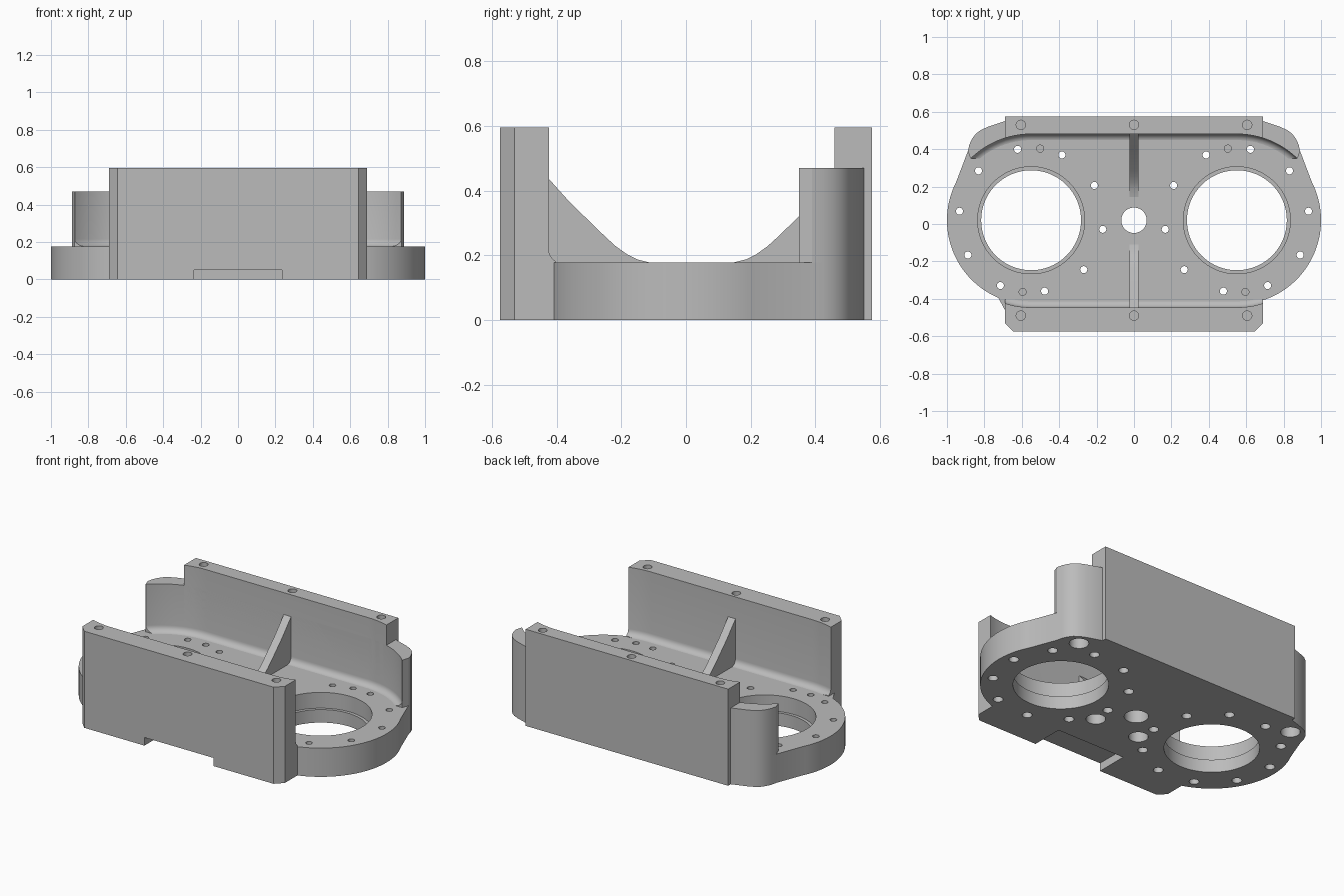
import bpy, bmesh
from math import sin, cos, pi, radians

cube = bpy.data.objects.get("Cube")
if cube:
    bpy.data.objects.remove(cube, do_unlink=True)

metal = bpy.data.materials.new("machined grey")
metal.use_nodes = True
GREY = (0.5, 0.5, 0.5, 1)
metal.diffuse_color = GREY
metal.node_tree.nodes["Principled BSDF"].inputs["Base Color"].default_value = GREY

PLATE, WALL, SHOULDER = 0.177, 0.595, 0.47
BORE_X, BORE_Y, MID_Y = 0.55, 0.02, 0.0175
WALL_X, FRONT, BACK = 0.69, -0.575, 0.575


def loft(bm, rings):
    """Closed solid through equal-sized rings of points."""
    loops = [[bm.verts.new(p) for p in ring] for ring in rings]
    n = len(loops[0])
    for a, b in zip(loops, loops[1:]):
        for i in range(n):
            j = (i + 1) % n
            bm.faces.new((a[i], a[j], b[j], b[i]))
    bm.faces.new(loops[0][::-1])
    bm.faces.new(loops[-1])


def prism(bm, outline, z0, z1):
    loft(bm, [[(x, y, z) for x, y in outline] for z in (z0, z1)])


def drill(bm, x, y, steps, n=24):
    """Stepped round cutter; steps are (radius, height)."""
    loft(bm, [[(x + r * cos(2 * pi * i / n), y + r * sin(2 * pi * i / n), z)
               for i in range(n)] for r, z in steps])


def finish(bm, name):
    bmesh.ops.recalc_face_normals(bm, faces=bm.faces)
    mesh = bpy.data.meshes.new(name)
    bm.to_mesh(mesh)
    bm.free()
    mesh.materials.append(metal)
    obj = bpy.data.objects.new(name, mesh)
    bpy.context.collection.objects.link(obj)
    return obj


def activate(obj):
    bpy.ops.object.select_all(action='DESELECT')
    obj.select_set(True)
    bpy.context.view_layer.objects.active = obj


def cut(obj, *cutters):
    activate(obj)
    for c in cutters:
        mod = obj.modifiers.new("cut", 'BOOLEAN')
        mod.operation = 'DIFFERENCE'
        mod.solver = 'EXACT'
        mod.object = c
        bpy.ops.object.modifier_apply(modifier=mod.name)


def smooth(obj):
    activate(obj)
    bpy.ops.object.shade_smooth_by_angle(angle=radians(30))


def rect(x, y0, y1):
    return [(-x, y0), (x, y0), (x, y1), (-x, y1)]


def mirrored(half):
    """Outline from its right half, listed front to back."""
    return half + [(-x, y) for x, y in reversed(half)]


# Cavity cutter: stadium with a rounded floor edge
def stadium(r, z, n=48):
    right = [(BORE_X + r * cos(a), MID_Y + r * sin(a))
             for a in (pi * i / n - pi / 2 for i in range(n + 1))]
    return [(x, y, z) for x, y in mirrored(right)]


R, FILLET, FLOOR = 0.4635, 0.04, PLATE - 0.001
bm = bmesh.new()
angles = [pi / 2 * i / 6 for i in range(7)]
loft(bm, [stadium(R - FILLET + FILLET * sin(a), FLOOR + FILLET * (1 - cos(a))) for a in angles]
     + [stadium(R, 1)])
cavity = finish(bm, "cavity_cutter")

# Notch under the front edge
bm = bmesh.new()
prism(bm, rect(0.235, -0.7, -0.375), -0.1, 0.05)
notch = finish(bm, "notch_cutter")

# Screw holes in the wall tops
bm = bmesh.new()
for x in (-0.605, 0, 0.605):
    for y in (-0.49, 0.53):
        drill(bm, x, y, [(0.025, WALL - 0.085), (0.025, 0.7)])
screws = finish(bm, "screw_cutter")

# Bores and bolt circles through the plate
bm = bmesh.new()
drill(bm, 0, BORE_Y, [(0.068, -0.1), (0.068, 0.3)], 48)
for s in (-1, 1):
    drill(bm, s * BORE_X, BORE_Y,
          [(0.267, -0.1), (0.267, 0.08), (0.286, 0.08), (0.286, 0.3)], 96)
    for k in range(10):
        a = radians(28.8 + 36 * k)
        drill(bm, s * (-BORE_X + 0.386 * cos(a)), BORE_Y + 0.386 * sin(a),
              [(0.028, -0.1), (0.028, 0.09), (0.019, 0.09), (0.019, 0.3)])
    for deg in (82.8, 263.2):
        a = radians(deg)
        drill(bm, s * (-BORE_X + 0.386 * cos(a)), BORE_Y + 0.386 * sin(a),
              [(0.019, 0.11), (0.019, 0.3)])
    # Blind pockets underneath
    for x, y in ((0.155, -0.147), (0.77, 0.44)):
        drill(bm, s * x, y, [(0.055, -0.1), (0.055, 0.11)], 32)
holes = finish(bm, "hole_cutter")

# Base plate with round ends and swept back corners
arc = [(BORE_X + 0.45 * cos(a), BORE_Y + 0.45 * sin(a))
       for a in (radians(-72 + 99 * i / 40) for i in range(41))]
corner = [(0.888, 0.39), (0.88, 0.425), (0.866, 0.455), (0.847, 0.481),
          (0.82, 0.502), (0.78, 0.52), (WALL_X, 0.55)]
bm = bmesh.new()
prism(bm, mirrored([(WALL_X, -0.46), (WALL_X, -0.407)] + arc + corner), 0, PLATE)
plate = finish(bm, "base_plate")
cut(plate, holes, notch)

# Front wall with chamfered ends
bm = bmesh.new()
prism(bm, mirrored([(0.645, FRONT), (WALL_X, FRONT + 0.045), (WALL_X, -0.404)]), 0, WALL)
front_wall = finish(bm, "front_wall")
cut(front_wall, cavity, notch, screws)

# Back wall
bm = bmesh.new()
prism(bm, rect(WALL_X, 0.435, BACK), 0, WALL)
back_wall = finish(bm, "back_wall")
cut(back_wall, cavity, screws)

# Curved shoulders beside the back wall
bm = bmesh.new()
prism(bm, mirrored([(0.874, 0.35)] + corner), PLATE - 0.0005, SHOULDER)
shoulders = finish(bm, "back_shoulders")
cut(shoulders, cavity)

# Ribs bracing each wall to the plate
profile = [(0.49, 0.1), (0.49, 0.485), (0.465, 0.462), (0.378, 0.365), (0.268, 0.258),
           (0.235, 0.228), (0.2, 0.203), (0.168, 0.187), (0.128, 0.177), (0.128, 0.1)]
ribs = []
for name, s in (("front_rib", -1), ("back_rib", 1)):
    bm = bmesh.new()
    loft(bm, [[(x, MID_Y + s * d, z) for d, z in profile] for x in (-0.025, 0.025)])
    ribs.append(finish(bm, name))

for obj in [plate, front_wall, back_wall, shoulders] + ribs:
    smooth(obj)
for cutter in (cavity, notch, screws, holes):
    bpy.data.objects.remove(cutter, do_unlink=True)
